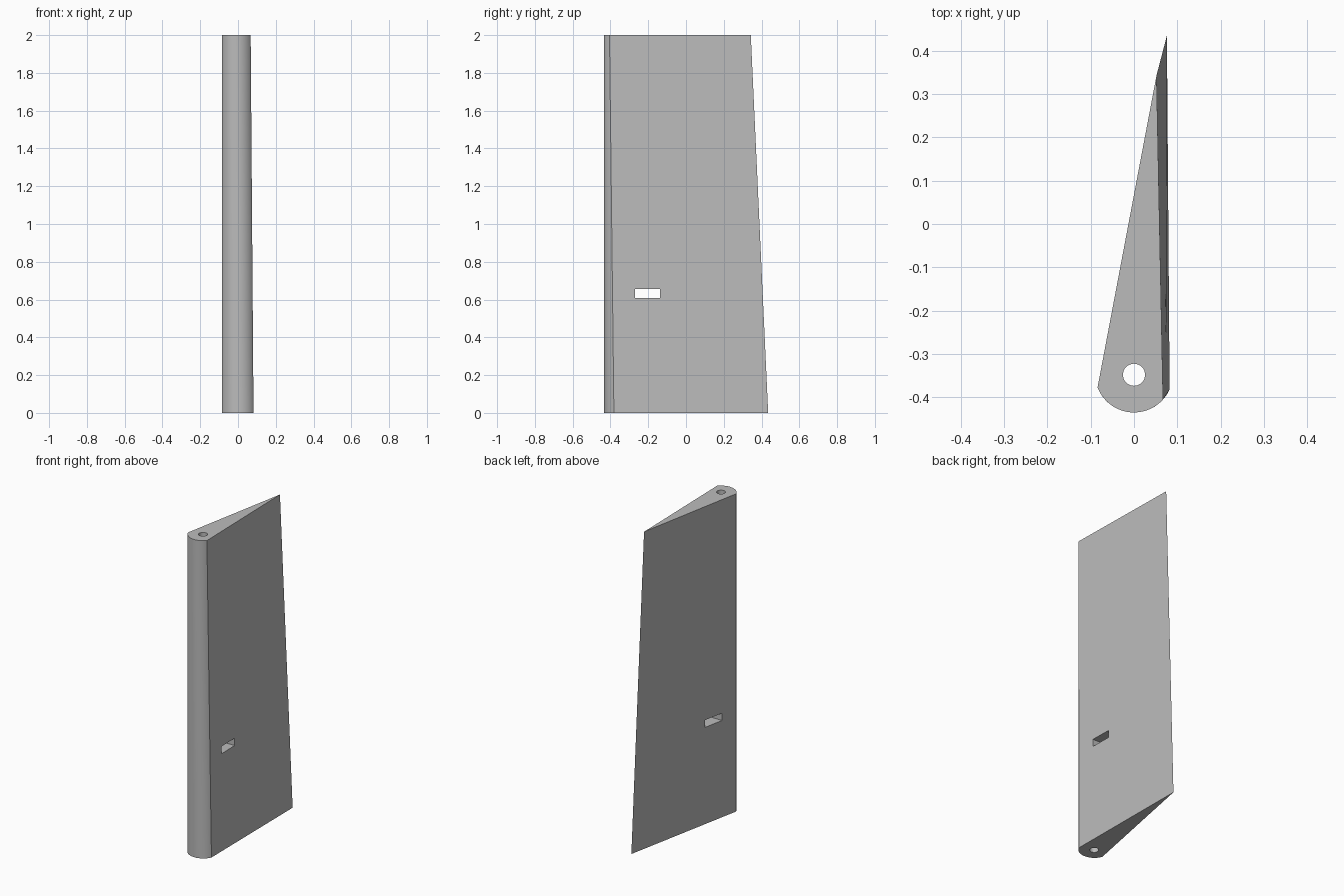
import bpy, bmesh
from math import atan2, cos, sin
from mathutils import Vector

cube = bpy.data.objects.get("Cube")
if cube:
    bpy.data.objects.remove(cube, do_unlink=True)

grey = bpy.data.materials.new("plain_grey")
grey.use_nodes = True
colour = (0.5, 0.5, 0.5, 1)
grey.diffuse_color = colour
grey.node_tree.nodes["Principled BSDF"].inputs["Base Color"].default_value = colour

NOSE = Vector((0, -0.345))
RADIUS = 0.09
STEPS = 24


def section(right_corner, tail):
    """Round nose arc from the left corner to the right one, then the tail."""
    a, b = (atan2(p[1] - NOSE.y, p[0] - NOSE.x) for p in ((-0.084, -0.377), right_corner))
    angles = [a + (b - a) * i / STEPS for i in range(STEPS + 1)]
    return [(NOSE.x + RADIUS * cos(t), NOSE.y + RADIUS * sin(t)) for t in angles] + [tail]


# Tapered blade lofted between the bottom and top sections
bm = bmesh.new()
rings = []
for z, outline in ((0, section((0.083, -0.382), (0.076, 0.435))),
                   (2, section((0.067, -0.405), (0.052, 0.343)))):
    rings.append([bm.verts.new((x, y, z)) for x, y in outline])
low, high = rings
n = len(low)
for i in range(n):
    j = (i + 1) % n
    bm.faces.new((low[i], low[j], high[j], high[i]))
bm.faces.new(low[::-1])
bm.faces.new(high)
bmesh.ops.recalc_face_normals(bm, faces=bm.faces)
mesh = bpy.data.meshes.new("blade")
bm.to_mesh(mesh)
bm.free()
mesh.materials.append(grey)
blade = bpy.data.objects.new("blade", mesh)
bpy.context.collection.objects.link(blade)


def cut(cutter, name):
    cutter.name = name
    cutter.data.materials.append(grey)
    cutter.hide_render = True
    cutter.hide_viewport = True
    mod = blade.modifiers.new(name, "BOOLEAN")
    mod.operation = "DIFFERENCE"
    mod.solver = "EXACT"
    mod.object = cutter


# Pivot hole running the full height
bpy.ops.mesh.primitive_cylinder_add(vertices=32, radius=0.0255, depth=3, location=(0, -0.348, 1))
cut(bpy.context.object, "pivot_hole_cutter")

# Slot through the sides
bpy.ops.mesh.primitive_cube_add(size=1, location=(0, -0.203, 0.632))
slot = bpy.context.object
slot.scale = (1, 0.132, 0.046)
cut(slot, "slot_cutter")

# Apply the cuts, then smooth the round surfaces
bpy.ops.object.select_all(action="DESELECT")
bpy.context.view_layer.objects.active = blade
blade.select_set(True)
for mod in list(blade.modifiers):
    bpy.ops.object.modifier_apply(modifier=mod.name)
for name in ("pivot_hole_cutter", "slot_cutter"):
    bpy.data.objects.remove(bpy.data.objects[name], do_unlink=True)
bpy.ops.object.shade_smooth_by_angle(angle=0.5)
